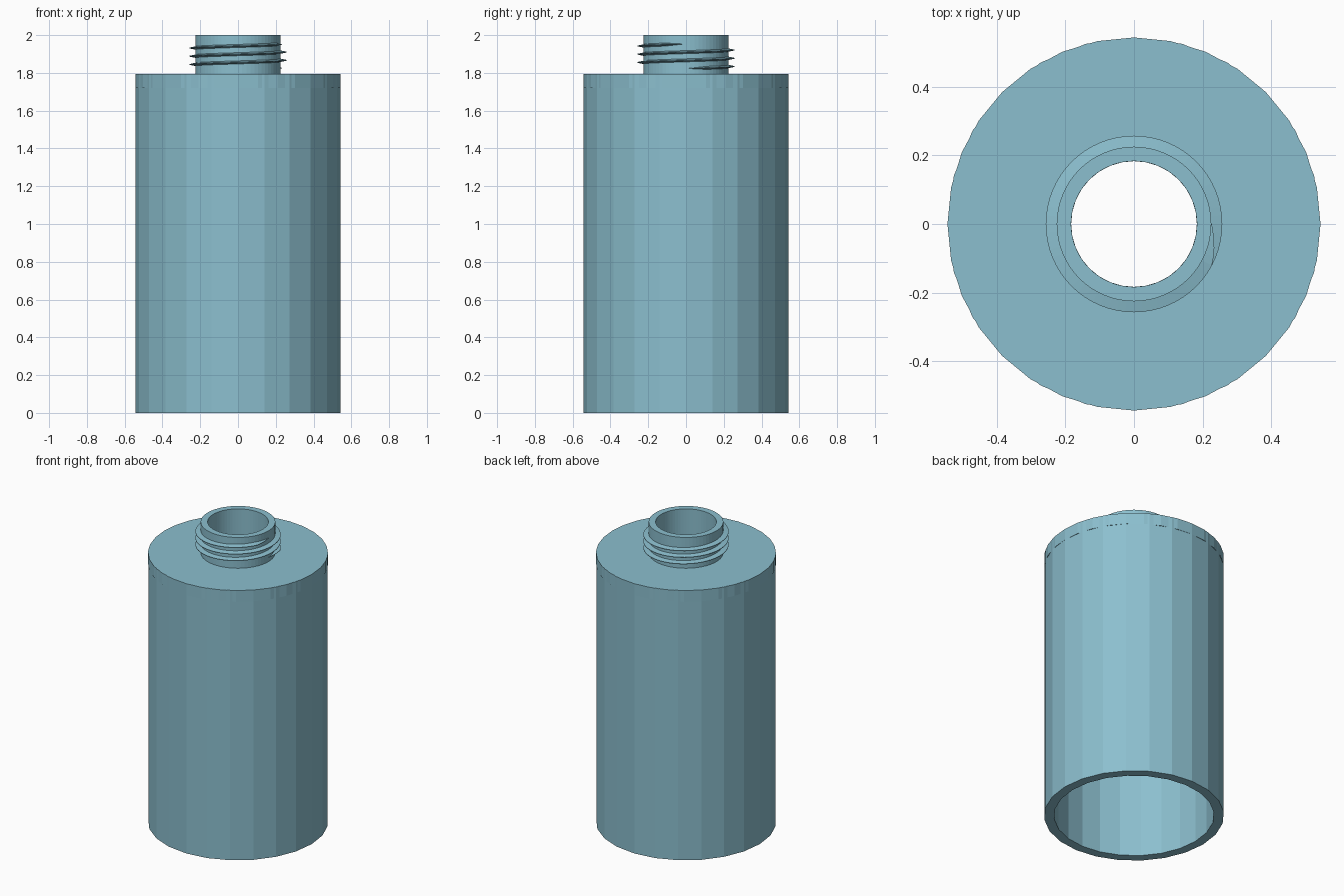
import bpy, bmesh, math

cube = bpy.data.objects.get("Cube")
if cube:
    bpy.data.objects.remove(cube, do_unlink=True)

mat = bpy.data.materials.new("dusty_teal")
mat.use_nodes = True
colour = (0.26, 0.52, 0.62, 1)
mat.diffuse_color = colour
mat.node_tree.nodes["Principled BSDF"].inputs["Base Color"].default_value = colour


def loft(name, rings, closed_path, smooth=False):
    """Skin a row of matching closed cross-sections."""
    bm = bmesh.new()
    rows = [[bm.verts.new(p) for p in ring] for ring in rings]
    n = len(rows[0])
    pairs = list(zip(rows, rows[1:]))
    if closed_path:
        pairs.append((rows[-1], rows[0]))
    for a, b in pairs:
        for i in range(n):
            j = (i + 1) % n
            bm.faces.new((a[i], b[i], b[j], a[j]))
    if not closed_path:
        bm.faces.new(rows[0])
        bm.faces.new(rows[-1][::-1])
    bmesh.ops.recalc_face_normals(bm, faces=bm.faces)
    mesh = bpy.data.meshes.new(name)
    bm.to_mesh(mesh)
    bm.free()
    mesh.materials.append(mat)
    obj = bpy.data.objects.new(name, mesh)
    bpy.context.collection.objects.link(obj)
    if smooth:
        bpy.ops.object.select_all(action="DESELECT")
        obj.select_set(True)
        bpy.context.view_layer.objects.active = obj
        bpy.ops.object.shade_smooth_by_angle(angle=math.radians(30))
    return obj


def section(profile, angle):
    c, s = math.cos(angle), math.sin(angle)
    return [(r * c, r * s, z) for r, z in profile]


def tube(name, outer, inner, bottom, top, sides):
    profile = [(inner, bottom), (outer, bottom), (outer, top), (inner, top)]
    rings = [section(profile, math.tau * i / sides) for i in range(sides)]
    return loft(name, rings, True)


NECK, HOLE, BODY = 0.225, 0.183, 0.543
SHOULDER = 1.795

# Open-bottomed faceted body, shoulder plate and hollow neck
tube("body_wall", BODY, 0.483, 0, SHOULDER - 0.001, 24)
tube("shoulder_plate", BODY, HOLE, 1.72, SHOULDER, 32)
tube("neck", NECK, HOLE, SHOULDER - 0.02, 2.0, 64)

# Screw thread: a thin wedge wound three times, tapered at both ends
TURNS, STEPS, RAMP = 3, 64, 5
START, PITCH = 1.823, 0.0435
rings = []
for i in range(TURNS * STEPS + 1):
    grow = min(1, i / RAMP, (TURNS * STEPS - i) / RAMP)
    grow = max(grow, 0.05)
    z = START + PITCH * i / STEPS
    half = 0.009 * grow
    wedge = [(NECK - 0.004, z - half), (NECK + 0.032 * grow, z - half * 0.2),
             (NECK + 0.032 * grow, z + half * 0.2), (NECK - 0.004, z + half)]
    rings.append(section(wedge, math.tau * i / STEPS))
loft("screw_thread", rings, False)
